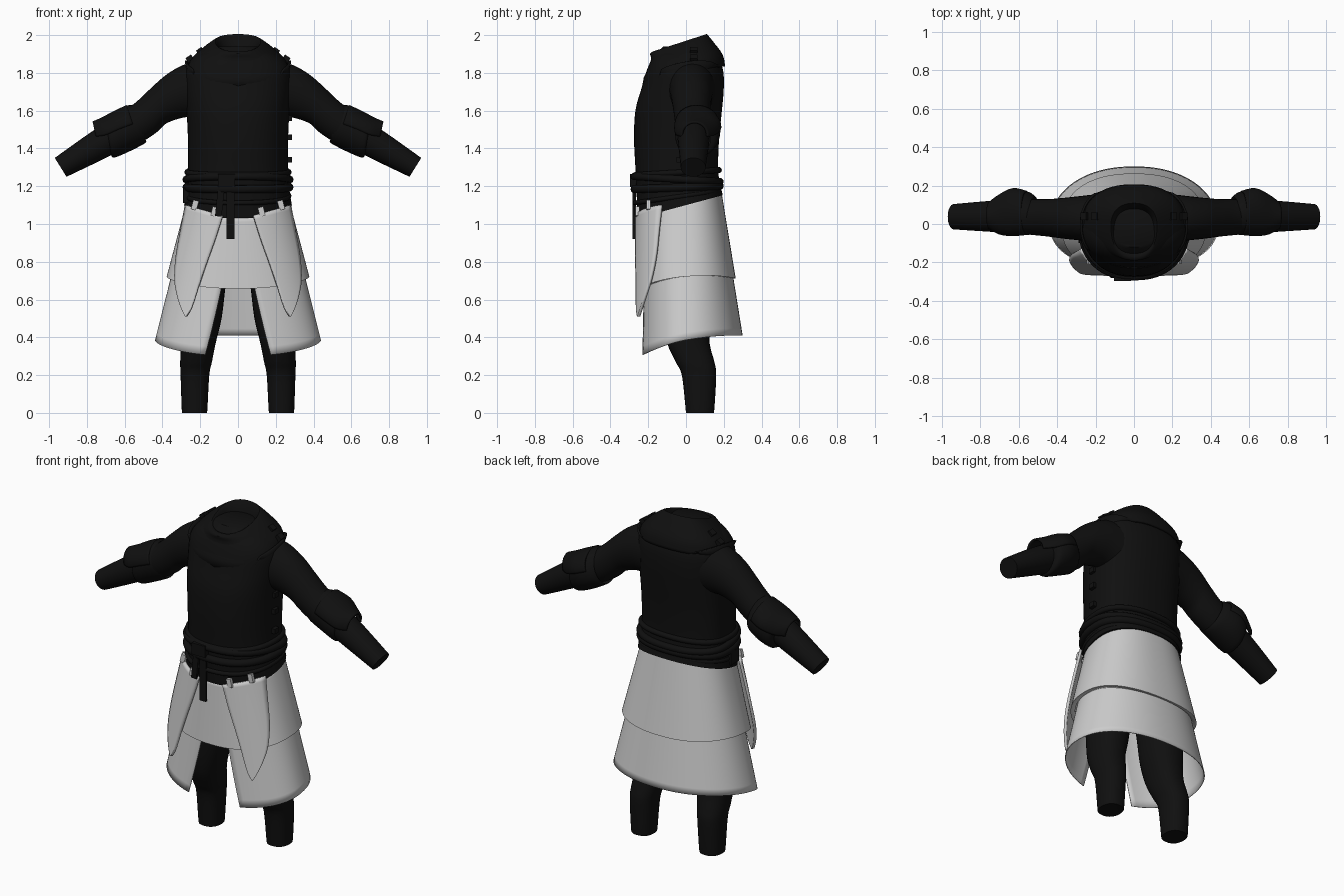
import bpy, math
from mathutils import Vector

if "Cube" in bpy.data.objects:
    bpy.data.objects.remove(bpy.data.objects["Cube"])


def material(name, rgb):
    m = bpy.data.materials.new(name)
    m.use_nodes = True
    m.diffuse_color = (*rgb, 1)
    b = m.node_tree.nodes["Principled BSDF"]
    b.inputs["Base Color"].default_value = (*rgb, 1)
    b.inputs["Roughness"].default_value = 0.8
    return m


BLACK = material("black cloth", (0.005, 0.005, 0.005))
GREY = material("light grey cloth", (0.6, 0.6, 0.6))


def make(name, verts, faces, mat, thick=0, offset=-1):
    me = bpy.data.meshes.new(name)
    me.from_pydata(verts, [], faces)
    me.materials.append(mat)
    me.update()
    me.shade_smooth()
    me.set_sharp_from_angle(angle=math.radians(40))
    ob = bpy.data.objects.new(name, me)
    bpy.context.collection.objects.link(ob)
    if thick:
        s = ob.modifiers.new("thickness", "SOLIDIFY")
        s.thickness, s.offset = thick, offset
    return ob


def surface(name, rows, mat, closed=True, caps=(False, False), thick=0, offset=-1):
    """Skin a list of equally long point rows."""
    n = len(rows[0])
    faces = []
    for r in range(len(rows) - 1):
        for i in range(n if closed else n - 1):
            j = (i + 1) % n
            faces.append((r * n + i, r * n + j, r * n + n + j, r * n + n + i))
    if caps[0]:
        faces.append(tuple(reversed(range(n))))
    if caps[1]:
        faces.append(tuple(range((len(rows) - 1) * n, len(rows) * n)))
    return make(name, [p for row in rows for p in row], faces, mat, thick, offset)


def refine(keys, steps=4):
    """Smoothly interpolate section settings."""
    out = []
    for i in range(len(keys) - 1):
        ks = [keys[max(0, min(len(keys) - 1, i + d))] for d in (-1, 0, 1, 2)]
        for s in range(steps):
            t = s / steps
            out.append([b + t / 2 * (c - a + t * (2 * a - 5 * b + 4 * c - d + t * (3 * (b - c) + d - a)))
                        for a, b, c, d in zip(*ks)])
    return out + [list(keys[-1])]


def oval(t, a, front, back, p=2.3):
    c, s = math.cos(t), math.sin(t)
    x = math.copysign(abs(c) ** (2 / p), c) * a
    y = math.copysign(abs(s) ** (2 / p), s) * (back if s > 0 else front)
    return x, y


def ring(z, a, front, back, slope=0, cy=0, n=48):
    pts = []
    for i in range(n):
        x, y = oval(math.tau * i / n, a, front, back)
        pts.append((x, y + cy, z + slope * (y + cy)))
    return pts


def lerp(a, b, t):
    return a + (b - a) * t


# Tunic body: height, half width, front depth, back depth, slope
body = [(1.10, .285, .255, .195, .27), (1.2, .27, .262, .178, .12), (1.3, .264, .268, .17, 0),
        (1.45, .265, .275, .175, 0), (1.6, .272, .268, .19, 0), (1.72, .28, .235, .2, 0),
        (1.82, .275, .205, .195, 0), (1.89, .22, .17, .16, 0), (1.94, .12, .12, .1, 0)]
surface("tunic_body", [ring(*k) for k in refine(body)], BLACK, caps=(True, True))

# Cowl with sunken neck opening
cowl = [(1.85, .08, .09, .08, .1, -.01), (1.92, .095, .11, .09, .3, -.01),
        (1.966, .115, .155, .115, .32, -.01), (1.963, .135, .18, .125, .32, -.01),
        (1.92, .195, .18, .155, .25, -.005), (1.86, .255, .2, .195, .18, 0),
        (1.80, .27, .232, .207, .17, 0)]
rows = [ring(*k) for k in refine(cowl, 3)]
rows[-1] = [(x, y, z + (.15 * min(abs(x), .07) * -1 - .03 if y < -.15 else 0) + .05 * max(0, abs(x) - .15) / .1)
            for x, y, z in rows[-1]]
surface("cowl", list(reversed(rows)), BLACK, caps=(False, True), thick=.012)

# Arms: top x, top z, bottom x, bottom z, centre y, half depth
sleeve = [(.2, 1.865, .2, 1.56, .03, .125), (.29, 1.842, .28, 1.565, .03, .115),
          (.38, 1.79, .375, 1.535, .03, .105), (.46, 1.72, .425, 1.49, .032, .098),
          (.54, 1.645, .5, 1.44, .036, .094), (.65, 1.565, .6, 1.40, .04, .088),
          (.78, 1.485, .73, 1.335, .04, .08), (.97, 1.35, .908, 1.25, .038, .066)]
cuff = [(.55, 1.63, .485, 1.435, .045, .095), (.6, 1.625, .505, 1.42, .055, .112),
        (.645, 1.597, .58, 1.382, .062, .12), (.69, 1.56, .655, 1.352, .055, .11),
        (.7, 1.53, .675, 1.37, .045, .085)]
flap = [(.59, 1.63, .53, 1.45, .058, .115), (.66, 1.597, .6, 1.43, .062, .125),
        (.72, 1.565, .68, 1.4, .05, .105), (.77, 1.543, .74, 1.4, .045, .07)]


def limb_ring(k, side, arc=math.tau, n=28):
    xt, zt, xb, zb, cy, ry = k
    m, h = Vector((xt + xb, 0, zt + zb)) / 2, Vector((xt - xb, 0, zt - zb)) / 2
    pts = []
    for i in range(n):
        t = arc * (i / n if arc > 6 else i / (n - 1) - .5)
        p = m + h * math.cos(t) + Vector((0, cy + ry * math.sin(t), 0))
        pts.append((side * p.x, p.y, p.z))
    return pts if side < 0 else pts[::-1]


# Legs: height, centre x, half width, front y, back y
leg = [(0, .23, .065, 0, .145), (.02, .23, .068, -.002, .15), (.2, .228, .076, -.022, .16),
       (.27, .222, .084, -.055, .15), (.37, .21, .092, -.1, .125), (.5, .195, .108, -.12, .125),
       (.66, .185, .118, -.13, .13), (.95, .16, .13, -.15, .13)]


# Skirt surface settings by height
def upper_tier(z, grow=0):
    k = (1.12 - z) / .4
    return lerp(.272, .378, k) + grow, lerp(.238, .26, k) + grow, lerp(.196, .262, k) + grow


def lower_tier(z):
    k = (.72 - z) / .31
    return lerp(.355, .433, k), lerp(.225, .24, k), lerp(.25, .3, k)


# Upper skirt tier with a rolled hem
rows = []
N = 72
for v in range(15):
    row = []
    for i in range(N):
        t = math.tau * i / N
        s = math.sin(t)
        z = lerp(.722 + .0275 * s - .037 * s * s, 1.12 + .08 * s, max(0, v - 1) / 13)
        x, y = oval(t, *upper_tier(z, -.025 if v == 0 else 0))
        row.append((x, y, z))
    rows.append(row)
surface("upper_skirt", rows, GREY, thick=.012)

# Lower skirt tier, open at the front
rows = []
for v in range(13):
    row = []
    for i in range(N + 1):
        k = i / N
        gap = lerp(.14, .36, v / 12)
        t = -math.pi / 2 + lerp(gap, math.tau - gap, k)
        s = math.sin(t)
        z = lerp(.85, .387 + .055 * s - .032 * s * s, v / 12)
        # narrow the oval's flattened front so that the slit stays straight
        x, y = oval(t, *lower_tier(z), 2.15)
        row.append((x, y, z))
    rows.append(row)
surface("lower_skirt", rows[::-1], GREY, closed=False, thick=.005)


def front_y(x, z, grow):
    a, f, _ = upper_tier(z, grow)
    q = min(.97, abs(x) / a)
    return -f * (1 - q ** 2.3) ** (1 / 2.3)


def box(name, loc, size, mat, tilt=0):
    bpy.ops.mesh.primitive_cube_add(size=1, location=loc, rotation=(0, tilt, 0))
    ob = bpy.context.object
    ob.name, ob.scale = name, size
    ob.data.materials.append(mat)
    b = ob.modifiers.new("soft_edges", "BEVEL")
    b.width, b.segments = .005, 2


# Hip panels: height drop, inner x, outer x
panel = [(0, .08, .275), (.12, .118, .3), (.25, .165, .325), (.36, .203, .332),
         (.44, .228, .318), (.5, .25, .296), (.535, .272, .278)]

for side, tag in ((1, "left"), (-1, "right")):
    surface(tag + "_sleeve", [limb_ring(k, side) for k in refine(sleeve)], BLACK, caps=(True, True))
    surface(tag + "_elbow_cuff", [limb_ring(k, side) for k in refine(cuff)], BLACK)
    surface(tag + "_elbow_flap", [limb_ring(k, side, 3.4) for k in refine(flap)], BLACK,
            closed=False, thick=.012)
    rows = []
    for z, cx, w, f, b in refine(leg):
        d = (b - f) / 2
        rows.append([(x + side * cx, y, z) for x, y, z in ring(z, w, d, d, 0, (f + b) / 2, 28)])
    surface(tag + "_trouser_leg", rows, BLACK, caps=(True, True))

    rows = []
    for drop, x0, x1 in refine(panel):
        row = []
        for i in range(13):
            x = lerp(x0, x1, i / 12)
            z = 1.045 - drop + .055 * i / 12 * (1 - drop / .535)
            row.append((side * x, front_y(x, z, .024), z))
        rows.append(row if side < 0 else row[::-1])
    surface(tag + "_hip_panel", rows, GREY, closed=False, thick=.016, offset=0)
    for x, z in ((.125, 1.065), (.228, 1.1)):
        box(tag + "_panel_tab", (side * x, front_y(x, z, .03), z), (.03, .02, .05), GREY, side * -.25)
    # Shoulder studs
    for x, z in ((.2, 1.915), (.255, 1.875)):
        box(tag + "_shoulder_stud", (side * x, .04, z), (.035, .04, .03), BLACK, side * .6)

# Wrapped belts
for z, depth, slope, grow in ((1.275, .016, .06, .004), (1.235, .02, -.06, .01),
                              (1.195, .022, .04, .008), (1.15, .013, .14, .006)):
    cu = bpy.data.curves.new("belt", "CURVE")
    cu.dimensions, cu.bevel_depth, cu.bevel_resolution = "3D", depth, 3
    pts = ring(z, .264 + grow, .264 + grow, .17 + grow, slope)
    sp = cu.splines.new("POLY")
    sp.points.add(len(pts) - 1)
    for p, co in zip(sp.points, pts):
        p.co = (*co, 1)
    sp.use_cyclic_u = True
    cu.materials.append(BLACK)
    bpy.context.collection.objects.link(bpy.data.objects.new("belt", cu))

# Knot, hanging straps and side buckles
box("belt_knot", (-.06, -.28, 1.23), (.09, .035, .07), BLACK)
box("long_strap", (-.04, -.277, 1.06), (.042, .014, .28), BLACK)
box("short_strap", (-.095, -.272, 1.13), (.035, .016, .18), BLACK, .1)
for z in (1.34, 1.46, 1.56):
    box("side_buckle", (.27, -.03, z), (.03, .04, .03), BLACK)
box("right_pouch", (-.275, -.06, 1.15), (.03, .08, .08), BLACK)
